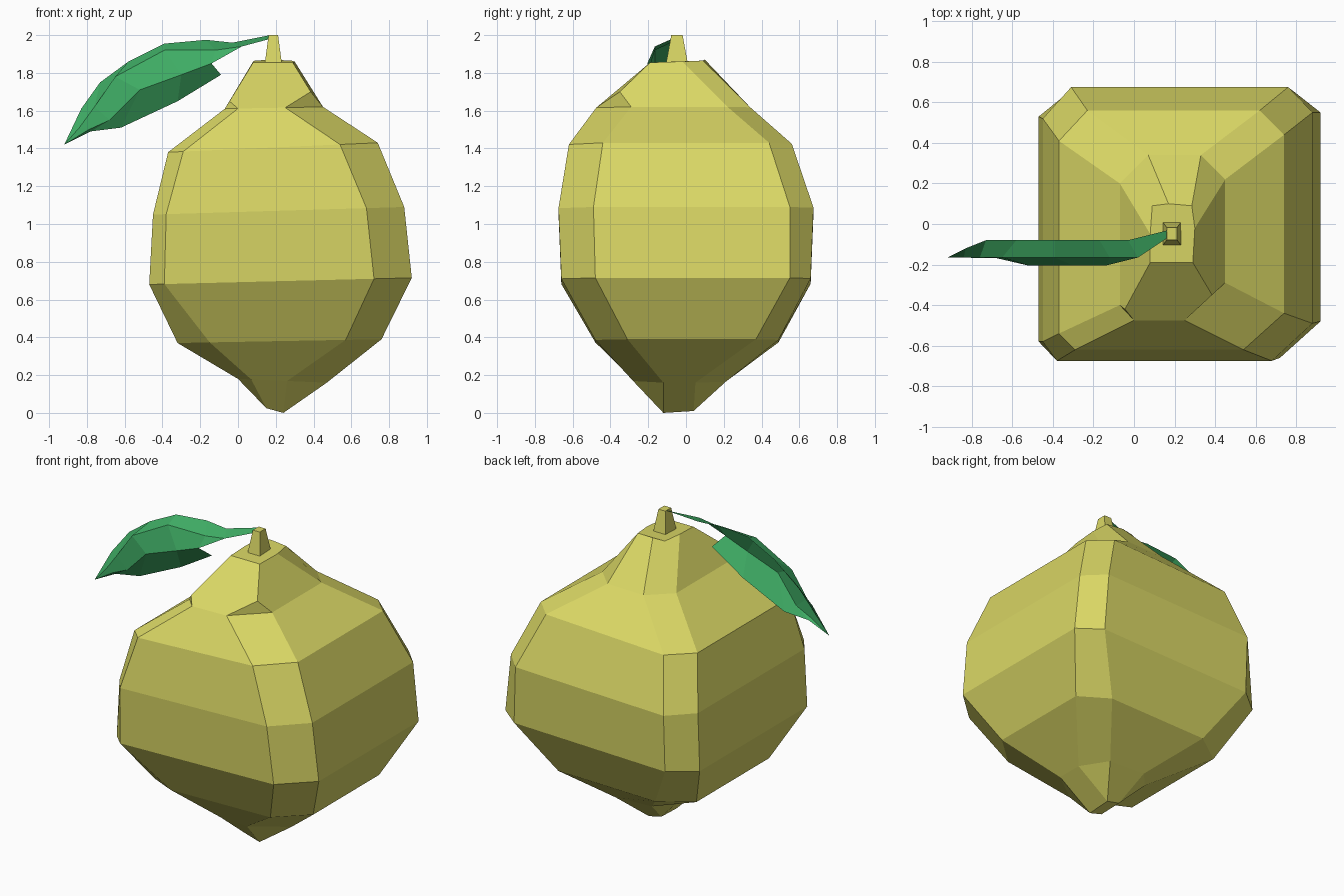
import bpy, bmesh
from mathutils import Vector


def material(name, rgb):
    m = bpy.data.materials.new(name)
    m.diffuse_color = (*rgb, 1)
    return m


def finish(bm, name, mat, closed=True):
    bmesh.ops.remove_doubles(bm, verts=bm.verts, dist=0.002)
    if closed:
        bmesh.ops.recalc_face_normals(bm, faces=bm.faces)
    me = bpy.data.meshes.new(name)
    bm.to_mesh(me)
    bm.free()
    me.materials.append(mat)
    ob = bpy.data.objects.new(name, me)
    bpy.context.collection.objects.link(ob)
    return ob


yellow = material("peel", (0.70, 0.68, 0.13))
green = material("leaf_green", (0.05, 0.42, 0.13))

# Fruit rings: chamfered rectangles, slightly tilted along x
# (x min, x max, y min, y max, z left, z right), then the extent of each side:
# front x, right y, back x, left y
rings = [
    ((0.00, 0.47, -0.28, 0.21, 0.18, 0.16), (0.07, 0.26), (-0.12, 0.05), (0.10, 0.36), (-0.20, 0.10)),
    ((-0.32, 0.76, -0.48, 0.49, 0.37, 0.39), (-0.15, 0.57), (-0.31, 0.37), (-0.12, 0.58), (-0.40, 0.35)),
    ((-0.47, 0.92, -0.66, 0.66, 0.68, 0.715), (-0.39, 0.72), (-0.48, 0.55), (-0.31, 0.78), (-0.58, 0.53)),
    ((-0.45, 0.88, -0.675, 0.675, 1.05, 1.09), (-0.38, 0.68), (-0.49, 0.55), (-0.31, 0.76), (-0.58, 0.52)),
    ((-0.37, 0.74, -0.62, 0.56, 1.38, 1.43), (-0.29, 0.54), (-0.44, 0.44), (-0.23, 0.62), (-0.54, 0.41)),
    ((-0.07, 0.45, -0.475, 0.34, 1.61, 1.62), (0.00, 0.25), (-0.29, 0.22), (0.07, 0.33), (-0.40, 0.20)),
]

bm = bmesh.new()
loops = []
for (x0, x1, y0, y1, zl, zr), f, r, b, l in rings:
    pts = [(f[0], y0), (f[1], y0), (x1, r[0]), (x1, r[1]),
           (b[1], y1), (b[0], y1), (x0, l[1]), (x0, l[0])]
    loops.append([bm.verts.new((x, y, zl + (zr - zl) * (x - x0) / (x1 - x0))) for x, y in pts])
for low, high in zip(loops, loops[1:]):
    for i in range(8):
        j = (i + 1) % 8
        bm.faces.new((low[i], low[j], high[j], high[i]))

# Bottom tip: each side narrows to an edge of a small square
tip = [bm.verts.new(p) for p in [(0.15, -0.12, 0.025), (0.24, -0.12, 0.0),
                                 (0.24, 0.04, 0.01), (0.15, 0.04, 0.03)]]
low = loops[0]
for k in range(4):
    a, b, c = low[2 * k], low[2 * k + 1], low[(2 * k + 2) % 8]
    bm.faces.new((tip[k], tip[(k + 1) % 4], b, a))
    bm.faces.new((tip[(k + 1) % 4], c, b))
bm.faces.new(tip[::-1])

# Neck: front chamfers end in small triangles, back chamfers run to the flat top
r = loops[-1]
t = [bm.verts.new(p) for p in [(0.08, -0.19, 1.855), (0.29, -0.19, 1.855), (0.30, -0.02, 1.86),
                               (0.285, 0.09, 1.865), (0.17, 0.10, 1.87), (0.09, 0.09, 1.865),
                               (0.08, -0.05, 1.86)]]
aL = bm.verts.new((-0.045, -0.42, 1.65))
aR = bm.verts.new((0.385, -0.35, 1.70))
for face in [(r[0], r[1], aR, t[1], t[0], aL), (r[1], r[2], aR), (r[2], r[3], t[2], t[1], aR),
             (r[3], r[4], t[3], t[2]), (r[4], r[5], t[4], t[3]),
             (r[5], r[6], t[6], t[5], t[4]), (r[6], r[7], aL, t[0], t[6]), (r[7], r[0], aL), t]:
    bm.faces.new(face)
finish(bm, "fruit", yellow)

# Stem: tapered square peg
bm = bmesh.new()
bmesh.ops.create_cube(bm, size=1)
for v in bm.verts:
    top = v.co.z > 0
    w, d = (0.05, 0.06) if top else (0.09, 0.115)
    v.co = Vector((0.187 + v.co.x * w, -0.048 + v.co.y * d, 2.0 if top else 1.85))
finish(bm, "stem", yellow)

# Leaf: open folded sheet, four rows running from stalk to tip
end = (-0.92, -0.165, 1.42)
back = [(0.17, -0.03, 2.0), (-0.03, -0.08, 1.96), (-0.17, -0.08, 1.975), (-0.39, -0.08, 1.955),
        (-0.58, -0.08, 1.86), (-0.73, -0.08, 1.75), (-0.83, -0.12, 1.61), end]
rib = [(0.17, -0.065, 1.98), (0.02, -0.165, 1.94), (-0.12, -0.165, 1.92), (-0.39, -0.165, 1.92),
       (-0.65, -0.165, 1.78), (-0.76, -0.165, 1.62), (-0.84, -0.165, 1.51), end]
fold = rib[1:2] + [(-0.14, -0.205, 1.85), (-0.30, -0.205, 1.79), (-0.52, -0.205, 1.71),
                   (-0.68, -0.168, 1.55), (-0.79, -0.165, 1.50), end]
under = [(-0.09, -0.14, 1.79), (-0.32, -0.13, 1.65), (-0.62, -0.13, 1.51),
         (-0.78, -0.15, 1.49), end]
bm = bmesh.new()
for upper, lower in ((back, rib), (rib[1:], fold), (fold[1:], under)):
    n = min(len(upper), len(lower))
    for i in range(n - 1):
        quad = [upper[i], upper[i + 1], lower[i + 1], lower[i]]
        pts = list(dict.fromkeys(quad))
        if len(pts) > 2:
            bm.faces.new([bm.verts.new(p) for p in pts])
finish(bm, "leaf", green, closed=False)
